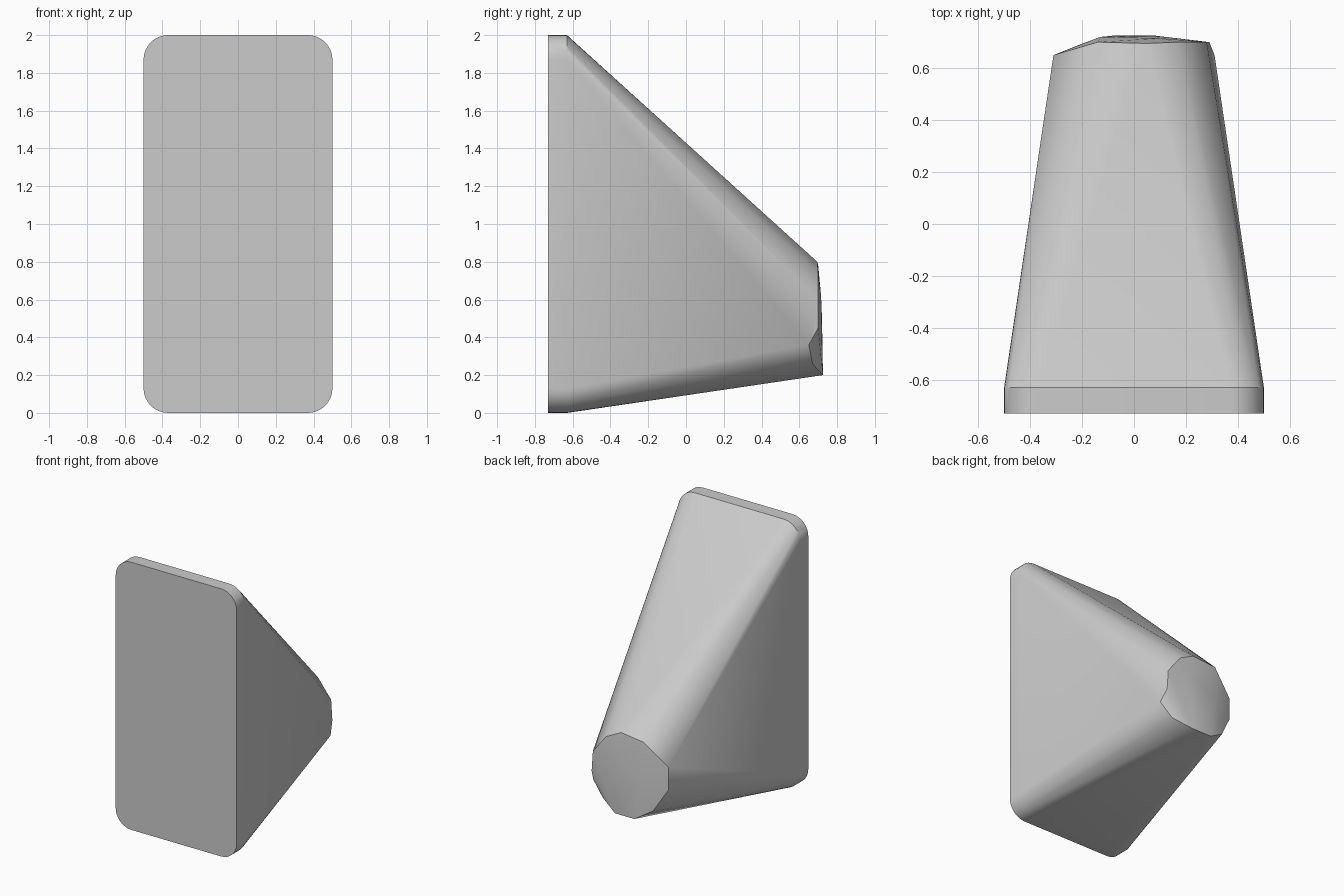
import bpy, bmesh, math

cube = bpy.data.objects.get("Cube")
if cube:
    bpy.data.objects.remove(cube, do_unlink=True)

grey = bpy.data.materials.new("light_grey")
grey.use_nodes = True
grey.diffuse_color = (0.6, 0.6, 0.6, 1)
grey.node_tree.nodes["Principled BSDF"].inputs["Base Color"].default_value = (0.6, 0.6, 0.6, 1)


def rounded_outline(half_width, height, radius, steps=8):
    """Corner arcs of an upright rounded rectangle, as (x, z) pairs."""
    points = []
    for corner in range(4):
        sx = 1 if corner in (0, 3) else -1
        sz = 1 if corner in (0, 1) else -1
        for i in range(steps + 1):
            a = math.radians(90) * (corner + i / steps)
            points.append((sx * (half_width - radius) + radius * math.cos(a),
                           height / 2 + sz * (height / 2 - radius) + radius * math.sin(a)))
    return points


# Flat rounded plate tapering to an irregular faceted blunt end
bm = bmesh.new()
for y in (-0.73, -0.63):
    for x, z in rounded_outline(0.5, 2.0, 0.13):
        bm.verts.new((x, y, z))

blunt_end = [
    (0.05, 0.695, 0.80), (-0.14, 0.70, 0.78), (-0.31, 0.65, 0.62),
    (-0.31, 0.65, 0.45), (-0.21, 0.69, 0.28), (-0.08, 0.725, 0.20),
    (0.08, 0.725, 0.20), (0.22, 0.67, 0.26), (0.31, 0.65, 0.36),
    (0.29, 0.70, 0.45), (0.28, 0.70, 0.60), (0.17, 0.70, 0.74),
    (-0.13, 0.72, 0.50), (0.10, 0.715, 0.62),
]
for p in blunt_end:
    bm.verts.new(p)

hull = bmesh.ops.convex_hull(bm, input=bm.verts[:])
loose = {v for v in hull["geom_interior"] + hull["geom_unused"] if isinstance(v, bmesh.types.BMVert)}
bmesh.ops.delete(bm, geom=list(loose), context="VERTS")
bmesh.ops.dissolve_limit(bm, angle_limit=math.radians(0.5), verts=bm.verts[:], edges=bm.edges[:])
bmesh.ops.recalc_face_normals(bm, faces=bm.faces[:])

mesh = bpy.data.meshes.new("tapered_block")
bm.to_mesh(mesh)
bm.free()
mesh.materials.append(grey)
block = bpy.data.objects.new("tapered_block", mesh)
bpy.context.collection.objects.link(block)

# Smooth sides with crisp rims
bpy.ops.object.select_all(action="DESELECT")
block.select_set(True)
bpy.context.view_layer.objects.active = block
bpy.ops.object.shade_smooth_by_angle(angle=math.radians(30))
